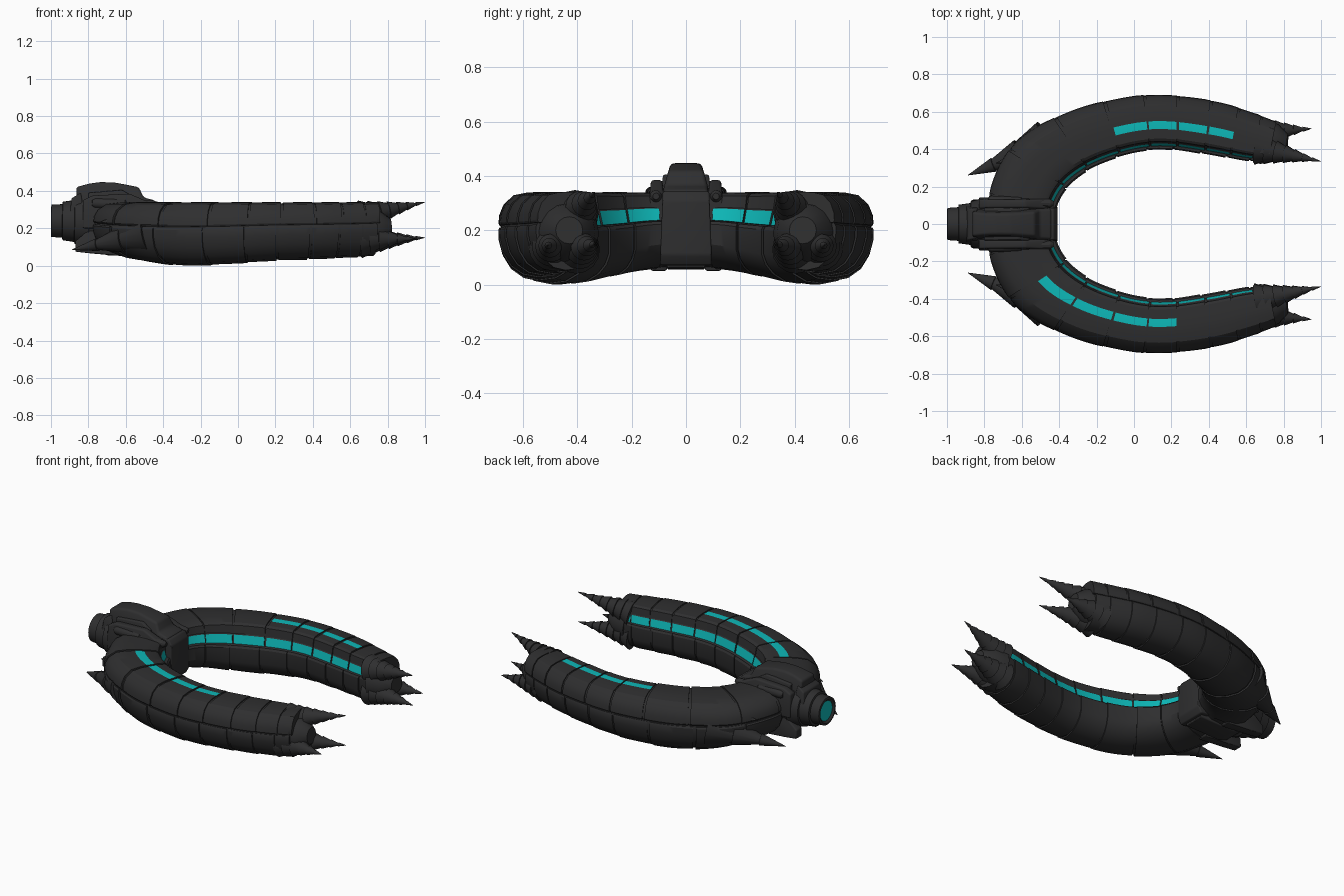
import bpy, bmesh, math
from mathutils import Vector

if "Cube" in bpy.data.objects:
    bpy.data.objects.remove(bpy.data.objects["Cube"])


def material(name, rgb):
    m = bpy.data.materials.new(name)
    m.diffuse_color = (*rgb, 1)
    m.use_nodes = True
    m.node_tree.nodes["Principled BSDF"].inputs["Base Color"].default_value = m.diffuse_color
    return m


HULL = material("dark hull", (0.028, 0.028, 0.029))
GLOW = material("teal glow", (0.004, 0.48, 0.48))


def finish(name, bm, smooth=28):
    bmesh.ops.recalc_face_normals(bm, faces=bm.faces)
    me = bpy.data.meshes.new(name)
    bm.to_mesh(me)
    bm.free()
    ob = bpy.data.objects.new(name, me)
    bpy.context.collection.objects.link(ob)
    me.materials.append(HULL)
    me.materials.append(GLOW)
    bpy.ops.object.select_all(action='DESELECT')
    ob.select_set(True)
    bpy.context.view_layer.objects.active = ob
    bpy.ops.object.shade_smooth_by_angle(angle=math.radians(smooth))
    return ob


# Arm plan: inner x, inner y, outer x, outer y, underside height
KEYS = [(-.40, -.12, -.76, -.22, .05), (-.42, 0, -.78, 0, .06),
        (-.40, .12, -.76, .22, .05), (-.33, .22, -.62, .45, .02),
        (-.20, .31, -.35, .60, .0), (0, .38, -.06, .675, .01),
        (.18, .397, .17, .69, .025), (.40, .37, .44, .655, .035),
        (.60, .338, .65, .59, .045), (.76, .33, .80, .53, .06), (.92, .32, .95, .48, .08)]
KEYS = [Vector(k) for k in KEYS]


def key_at(t):
    i = min(int(t), 7)
    f = t - i
    a, b, c, d = KEYS[i:i + 4]
    return 0.5 * (2 * b + (c - a) * f + (2 * a - 5 * b + 4 * c - d) * f * f
                  + (3 * b - a - 3 * c + d) * f ** 3)


def arm_point(t, u, z, scale, side):
    k = key_at(t)
    u, z = u * scale, .18 + (z - .18) * scale
    w = (u + 1) / 2
    z = .34 - (.34 - z) * (.34 - k[4]) / .34
    return (k[0] + (k[2] - k[0]) * w, side * (k[1] + (k[3] - k[1]) * w), z)


# Half sections: u runs -1 (inner) to 1 (outer)
UPPER = [(.97, .208), (1, .217), (.98, .25), (.87, .292), (.62, .328), (.3, .338),
         (.04, .34), (-.25, .34), (-.6, .336), (-.70, .325), (-.75, .275),
         (-.78, .27), (-.86, .218), (-.5, .2), (.5, .2)]
TOP_STRIP, INNER_STRIP = 6, 11
LOWER = [(-.86, .21), (-.95, .213), (-1, .2), (-1, .11), (-.9, .07), (-.7, .035),
         (-.4, .008), (0, 0), (.4, .012), (.7, .045), (.9, .095), (.99, .15),
         (1.0, .19), (.97, .2), (.5, .195), (-.5, .195)]
CORE = UPPER[:13] + LOWER[1:13]


def loft(name, prof, t0, t1, n, side, s0, s1, strip=None):
    bm = bmesh.new()
    rings = []
    for j in range(n + 1):
        f = j / n
        rings.append([bm.verts.new(arm_point(t0 + (t1 - t0) * f, u, z, s0 + (s1 - s0) * f, side))
                      for u, z in prof])
    m = len(prof)
    for j in range(n):
        t = t0 + (t1 - t0) * (j + .5) / n
        for i in range(m):
            q = (i + 1) % m
            fc = bm.faces.new((rings[j][i], rings[j][q], rings[j + 1][q], rings[j + 1][i]))
            if strip and (i == INNER_STRIP or (i == TOP_STRIP and strip[0] < t < strip[1])):
                fc.material_index = 1
    bm.faces.new(rings[0])
    bm.faces.new(rings[-1])
    return finish(name, bm)


def lathe(name, a, b, rings, sides=24, squash=1, glow_cap=False):
    """Turned part from a to b; rings are (fraction along axis, radius)."""
    a, b = Vector(a), Vector(b)
    rot = (b - a).to_track_quat('Z', 'Y')
    bm = bmesh.new()
    loops = []
    for f, r in rings:
        loop = []
        for k in range(sides):
            w = 2 * math.pi * k / sides
            p = a + (b - a) * f + rot @ Vector((r * math.cos(w), r * math.sin(w) * squash, 0))
            loop.append(bm.verts.new(p))
        loops.append(loop)
    for p, q in zip(loops, loops[1:]):
        for k in range(sides):
            h = (k + 1) % sides
            bm.faces.new((p[k], p[h], q[h], q[k]))
    bm.faces.new(loops[0]).material_index = int(glow_cap)
    bm.faces.new(loops[-1])
    return finish(name, bm)


def horn(name, a, b, r, steps=6, squash=1):
    """Stepped drill-like spike."""
    rings = []
    for i in range(steps):
        f0, f1 = i / steps, (i + 1) / steps
        rings.append((f0, r * (1 - f0) ** 1.05))
        rings.append((f1 - .004, max(r * (1 - f1) * .9 - .004, .001) if i < steps - 1 else .001))
    return lathe(name, a, b, rings, 16, squash)


def slab(name, outline, half_bottom, half_top, bevel=.012, y0=0):
    """Side outline in x-z given thickness across y, narrowing upward."""
    zs = [p[1] for p in outline]
    lo, hi = min(zs), max(zs)
    bm = bmesh.new()
    sides = []
    for s in (-1, 1):
        sides.append([bm.verts.new((x, y0 + s * (half_bottom + (half_top - half_bottom)
                      * ((z - lo) / (hi - lo)) ** 2), z)) for x, z in outline])
    n = len(outline)
    for k in range(n):
        h = (k + 1) % n
        bm.faces.new((sides[0][k], sides[0][h], sides[1][h], sides[1][k]))
    for s in sides:
        bm.faces.new(s)
    bmesh.ops.recalc_face_normals(bm, faces=bm.faces)
    bmesh.ops.bevel(bm, geom=bm.edges[:], offset=bevel, segments=3, affect='EDGES',
                    profile=.5, clamp_overlap=True)
    return finish(name, bm)


# Curved arms: core tube plus overlapping upper and lower armour plates
JOINTS = [.72, 1.75, 2.75, 3.65, 4.5, 5.25, 5.9, 6.55, 7.2, 7.75]
for side, tag, strip in ((1, "left", (3.65, 6.55)), (-1, "right", (1.75, 5.25))):
    loft(f"{tag}_arm_core", CORE, 0, 7.6, 70, side, .955, .955)
    for i, (t0, t1) in enumerate(zip(JOINTS, JOINTS[1:])):
        loft(f"{tag}_upper_plate_{i}", UPPER, t0 + .025, t1 - .025, 9, side, .99, 1.004, strip)
        loft(f"{tag}_lower_plate_{i}", LOWER, t0 - .07, t1 - .12, 9, side, .985, 1.008)

    # Front spikes
    horn(f"{tag}_upper_spike", (.66, side * .405, .265), (1.0, side * .335, .34), .085, 7)
    horn(f"{tag}_inner_spike", (.66, side * .405, .13), (1.0, side * .335, .15), .09, 7)
    horn(f"{tag}_outer_spike", (.66, side * .49, .14), (.95, side * .51, .145), .09, 6)
    lathe(f"{tag}_spike_mount", (.68, side * .44, .19), (.82, side * .43, .2),
          [(0, .12), (.6, .1), (1, .05)], 16)

    # Rear horns
    horn(f"{tag}_rear_horn", (-.47, side * .43, .17), (-.89, side * .26, .085), .125, 3, .9)
    horn(f"{tag}_rear_barb", (-.45, side * .40, .25), (-.74, side * .325, .235), .08, 2)

    # Engine side pods, pipes and root collars
    slab(f"{tag}_shoulder", [(-.83, .2), (-.83, .35), (-.78, .375), (-.58, .385), (-.5, .35),
                             (-.45, .33), (-.45, .2)], .035, .02, .01, side * .108)
    lathe(f"{tag}_pipe", (-.78, side * .125, .335), (-.43, side * .11, .325),
          [(0, .018), (.05, .027), (.5, .027), (.52, .022), (.95, .022), (1, .012)], 12)
    slab(f"{tag}_lower_pod", [(-.87, .075), (-.87, .13), (-.8, .19), (-.6, .2), (-.6, .05),
                              (-.78, .065)], .03, .025, .008, side * .10)

# Engine body with glowing nozzle
lathe("engine_nozzle", (-1, 0, .24), (-.5, 0, .235),
      [(.02, .062), (0, .074), (.005, .086), (.12, .09), (.125, .103), (.25, .112),
       (.255, .122), (.4, .14), (.42, .135), (.7, .145), (1, .13)], 32, 1, True)

# Dorsal hump and its plates
slab("dorsal_hump", [(-.86, .3), (-.865, .42), (-.80, .438), (-.74, .447), (-.66, .445),
                     (-.53, .42), (-.505, .365), (-.44, .348), (-.44, .3)], .085, .055, .014)
slab("hump_side_plate", [(-.80, .3), (-.80, .39), (-.62, .405), (-.56, .37), (-.56, .3)],
     .094, .084, .006)
slab("hump_rear_collar", [(-.90, .27), (-.89, .36), (-.84, .39), (-.82, .27)], .10, .075, .008)

# Inner hub panel and underside keel
slab("inner_hub_panel", [(-.50, .08), (-.50, .34), (-.43, .345), (-.408, .31),
                         (-.408, .11), (-.43, .07)], .095, .085, .008)
slab("underside_keel", [(-.76, .08), (-.72, .15), (-.46, .15), (-.45, .06), (-.7, .055)],
     .07, .08, .008)
